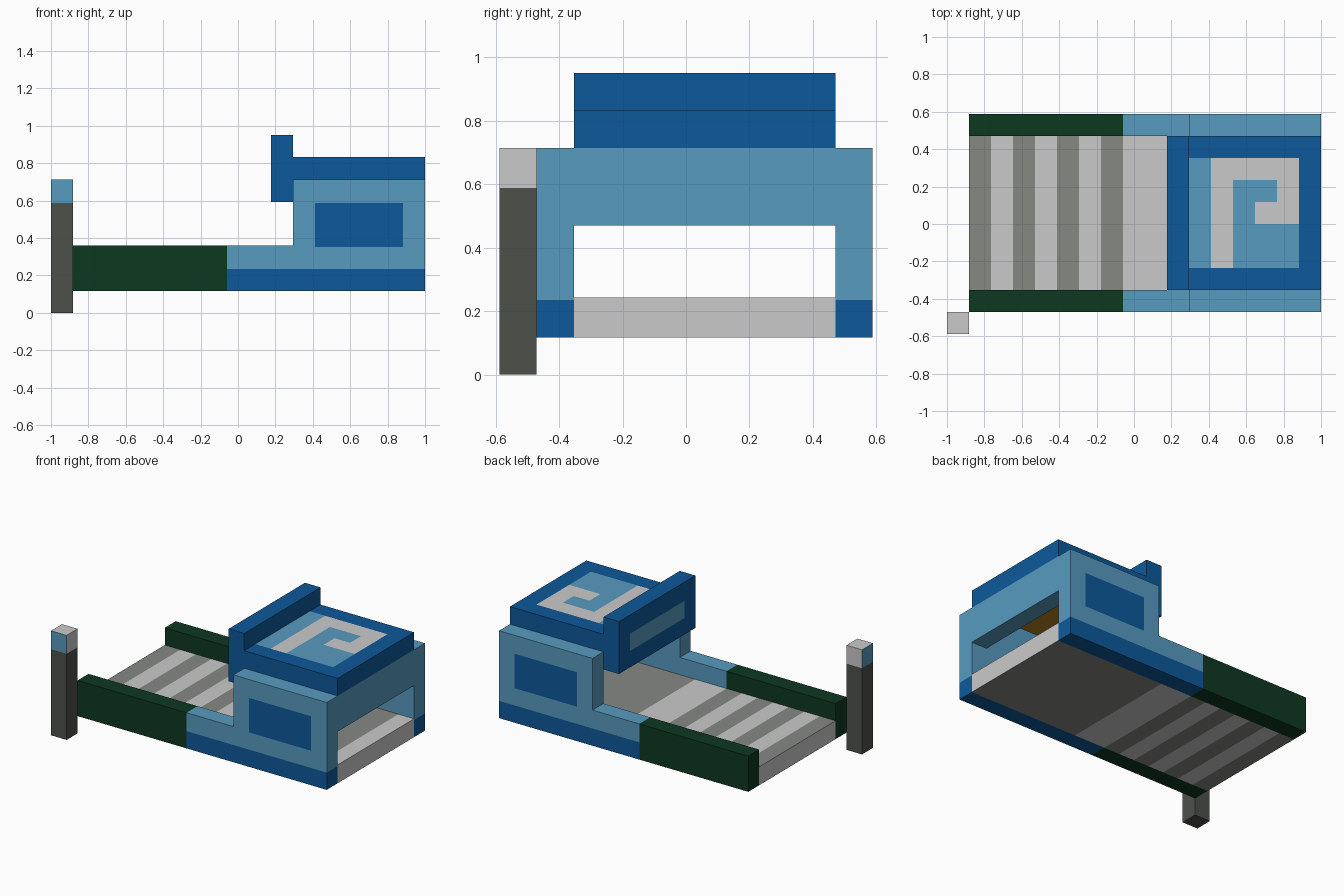
import bpy, bmesh
from mathutils import Vector

if "Cube" in bpy.data.objects:
    bpy.data.objects.remove(bpy.data.objects["Cube"])

U = 2 / 17      # one block of the model
E = 0.008       # slight overhang of the tops


def srgb(c):
    c /= 255
    return c / 12.92 if c <= 0.04045 else ((c + 0.055) / 1.055) ** 2.4


COLOURS = {
    "deep blue": (13, 89, 155), "light blue": (87, 155, 192),
    "light grey": (202, 202, 202), "mid grey": (134, 137, 132),
    "dark grey": (77, 80, 75), "dark green": (13, 56, 33),
    "wood brown": (180, 128, 35),
}
NAMES = list(COLOURS)
MATS = []
for name, rgb in COLOURS.items():
    m = bpy.data.materials.new(name)
    m.diffuse_color = (*[srgb(c) for c in rgb], 1)
    m.use_nodes = True
    m.node_tree.nodes["Principled BSDF"].inputs["Base Color"].default_value = m.diffuse_color
    MATS.append(m)


def gx(i):
    """x of block line i, counted from the left end"""
    return -1 + i * U


def gy(i):
    """y of block line i, counted from the front"""
    return -5 * U + i * U


def prism(name, profile, y0, y1, rule, xs=(), ys=(), zs=()):
    """Extrude an xz profile along y, cut it at the given lines, colour faces by rule(centre, normal)."""
    bm = bmesh.new()
    face = bm.faces.new([bm.verts.new((x, y0, z)) for x, z in profile])
    ext = bmesh.ops.extrude_face_region(bm, geom=[face], use_keep_orig=True)
    verts = [g for g in ext["geom"] if isinstance(g, bmesh.types.BMVert)]
    bmesh.ops.translate(bm, verts=verts, vec=(0, y1 - y0, 0))
    for axis, cuts in enumerate((xs, ys, zs)):
        for c in cuts:
            co, no = Vector(), Vector()
            co[axis], no[axis] = c, 1
            bmesh.ops.bisect_plane(bm, geom=bm.verts[:] + bm.edges[:] + bm.faces[:],
                                   dist=1e-5, plane_co=co, plane_no=no)
    bmesh.ops.recalc_face_normals(bm, faces=bm.faces[:])
    bm.normal_update()
    for f in bm.faces:
        f.material_index = NAMES.index(rule(f.calc_center_bounds(), f.normal))
    me = bpy.data.meshes.new(name)
    bm.to_mesh(me)
    bm.free()
    for m in MATS:
        me.materials.append(m)
    ob = bpy.data.objects.new(name, me)
    bpy.context.collection.objects.link(ob)
    return ob


def box(name, x0, x1, y0, y1, z0, z1, rule, **cuts):
    return prism(name, [(x0, z0), (x1, z0), (x1, z1), (x0, z1)], y0, y1, rule, **cuts)


# Corner post: the cap is blue on the front and left only
def post_rule(c, n):
    if c.z < 5 * U:
        return "dark grey"
    return "light blue" if n.y < -0.5 or n.x < -0.5 else "light grey"


box("corner_post", gx(0), gx(1), gy(0), gy(1), 0, 6 * U + E, post_rule, zs=[5 * U])


# Striped deck
def deck_rule(c, n):
    i = int((c.x + 1) / U)
    if abs(n.z) < 0.5:
        return "light grey" if abs(n.x) > 0.5 else "mid grey"
    if i < 8:
        return "mid grey" if i % 2 else "light grey"
    if i < 10 or (i == 16 and n.z > 0):
        return "light grey"
    return "mid grey"


box("deck", gx(1), gx(17), gy(2), gy(9), U, 2 * U + E, deck_rule,
    xs=[gx(i) for i in (2, 3, 4, 5, 6, 7, 8, 10, 16)])

# Side walls: low rail stepping up to the cabin, window on the outer face
SIDE = [(gx(1), U), (gx(17), U), (gx(17), 6 * U + E), (gx(11), 6 * U + E),
        (gx(11), 3 * U + E), (gx(1), 3 * U + E)]
for name, y, out in (("front_side_wall", gy(1), -1), ("back_side_wall", gy(9), 1)):
    def side_rule(c, n, out=out):
        if c.x < gx(8):
            return "dark green"
        if c.z < 2 * U:
            return "deep blue"
        if n.y * out > 0.5 and gx(12) < c.x < gx(16) and 3 * U < c.z < 5 * U:
            return "deep blue"
        return "light blue"
    prism(name, SIDE, y, y + U, side_rule, xs=[gx(8), gx(11), gx(12), gx(16)],
          zs=[2 * U, 3 * U, 5 * U])

# Cabin end wall above the opening
box("cabin_end_wall", gx(16), gx(17), gy(2), gy(9), 4 * U, 6 * U + E,
    lambda c, n: "light blue")

# Cabin roof with a square spiral inlay; rows run front to back
ROOF = {"b": "deep blue", "l": "light blue", "g": "light grey"}
ROWS = ["bbbbbb", "lglllb", "lglllb", "lglggb", "lgllgb", "lggggb", "bbbbbb"]


def roof_rule(c, n):
    if n.z < -0.5:
        return "wood brown"
    if n.z > 0.5:
        return ROOF[ROWS[int((c.y - gy(2)) / U)][int((c.x - gx(11)) / U)]]
    return "deep blue"


box("cabin_roof", gx(11), gx(17), gy(2), gy(9), 6 * U + E, 7 * U + E * 1.3, roof_rule,
    xs=[gx(i) for i in range(12, 17)], ys=[gy(i) for i in range(3, 9)])


# Windscreen board with a long window on its left face
def board_rule(c, n):
    if n.x < -0.5 and gy(3) < c.y < gy(8) and 6 * U < c.z < 7 * U:
        return "light blue"
    return "deep blue"


box("windscreen_board", gx(10), gx(11), gy(2), gy(9), 5 * U + E * 0.7, 8 * U + E * 1.3,
    board_rule, ys=[gy(3), gy(8)], zs=[6 * U, 7 * U])
